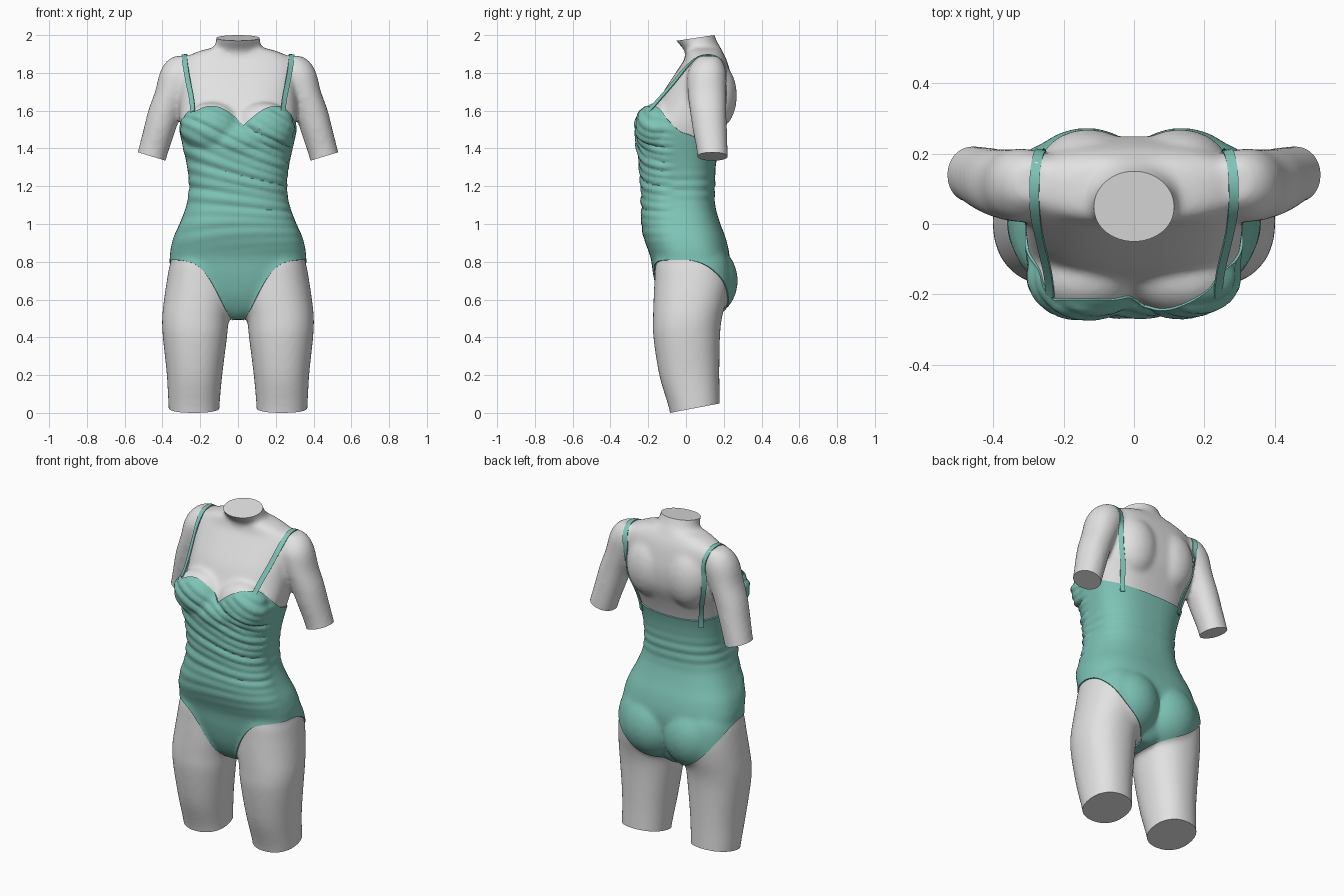
import bpy, bmesh, math
from mathutils import Vector, Matrix
from mathutils.bvhtree import BVHTree

cube = bpy.data.objects.get("Cube")
if cube:
    bpy.data.objects.remove(cube, do_unlink=True)


def material(name, rgb):
    m = bpy.data.materials.new(name)
    m.use_nodes = True
    m.diffuse_color = (*rgb, 1)
    bsdf = next(n for n in m.node_tree.nodes if n.type == 'BSDF_PRINCIPLED')
    bsdf.inputs["Base Color"].default_value = (*rgb, 1)
    bsdf.inputs["Roughness"].default_value = 0.7
    return m


skin = material("pale grey skin", (0.76, 0.76, 0.76))
fabric = material("sea green fabric", (0.21, 0.55, 0.47))


def smooth(t):
    t = min(max(t, 0), 1)
    return t * t * (3 - 2 * t)


def refine(rows, steps=4):
    """Smooth curve through the rows."""
    p = [Vector(r) for r in (rows[0], *rows, rows[-1])]
    out = []
    for a, b, c, d in zip(p, p[1:], p[2:], p[3:]):
        for i in range(steps):
            t = i / steps
            out.append(b + (c - a) * (t / 2) + (a * 2 - b * 5 + c * 4 - d) * (t * t / 2)
                       + (b * 3 - a - c * 3 + d) * (t ** 3 / 2))
    return out + [p[-1]]


def loft(bm, rows, power, side=1, n=40):
    """Closed tube through rows of (z, centre x, half width, front y, back y)."""
    rings = []
    for z, cx, w, front, back in refine(rows):
        ring = []
        for i in range(n):
            a = 2 * math.pi * i / n
            c, s = math.cos(a), math.sin(a)
            px = math.copysign(abs(c) ** (2 / power), c) * w
            py = math.copysign(abs(s) ** (2 / power), s) * (back - front) / 2
            ring.append(bm.verts.new((side * (cx + px), (front + back) / 2 + py, z)))
        rings.append(ring)
    for lo, hi in zip(rings, rings[1:]):
        for i in range(n):
            bm.faces.new((lo[i], lo[(i + 1) % n], hi[(i + 1) % n], hi[i]))
    bm.faces.new(rings[0])
    bm.faces.new(rings[-1])


def ellipsoid(bm, centre, radii):
    bmesh.ops.create_uvsphere(bm, u_segments=28, v_segments=18, radius=1,
                              matrix=Matrix.Translation(centre) @ Matrix.Diagonal((*radii, 1)))


def finish(bm, name, mat, thickness=0):
    mesh = bpy.data.meshes.new(name)
    bm.to_mesh(mesh)
    bm.free()
    mesh.materials.append(mat)
    ob = bpy.data.objects.new(name, mesh)
    bpy.context.collection.objects.link(ob)
    bpy.ops.object.select_all(action='DESELECT')
    ob.select_set(True)
    bpy.context.view_layer.objects.active = ob
    if thickness:
        mod = ob.modifiers.new("thickness", 'SOLIDIFY')
        mod.thickness, mod.offset = thickness, 1
        bpy.ops.object.modifier_apply(modifier=mod.name)
    bpy.ops.object.shade_smooth_by_angle(angle=math.radians(40))
    return ob


# Rough figure: torso, neck, arms, legs, bust, shoulder blades and seat
torso = [(.50, .05, -.06, .12), (.54, .12, -.10, .16), (.62, .24, -.14, .19),
         (.72, .33, -.165, .215), (.82, .355, -.18, .225), (.92, .338, -.21, .205),
         (1.0, .303, -.225, .175), (1.1, .266, -.225, .147), (1.2, .252, -.228, .147),
         (1.3, .262, -.235, .15), (1.4, .283, -.243, .167), (1.5, .305, -.235, .20),
         (1.6, .312, -.17, .24), (1.7, .31, -.12, .25), (1.8, .31, -.055, .235),
         (1.87, .29, -.01, .215), (1.91, .22, .0, .195), (1.93, .15, .01, .185)]
neck = [(1.85, 0, .15, .01, .2), (1.92, 0, .135, -.01, .19), (1.97, 0, .117, -.052, .163),
        (2.06, 0, .115, -.1, .13)]
arm = [(1.24, .49, .08, .055, .225), (1.36, .456, .081, .06, .222), (1.5, .415, .086, .035, .217),
       (1.6, .385, .091, .02, .214), (1.7, .345, .095, .008, .214), (1.8, .31, .105, .008, .214),
       (1.86, .295, .085, .04, .195), (1.89, .285, .05, .07, .17)]
leg = [(-.08, .23, .13, -.07, .18), (.03, .233, .135, -.092, .18), (.2, .23, .147, -.142, .177),
       (.4, .228, .17, -.173, .18), (.5, .225, .177, -.175, .19), (.6, .21, .182, -.172, .215),
       (.7, .2, .177, -.167, .23), (.8, .19, .167, -.16, .22), (.88, .18, .13, -.13, .18)]

bm = bmesh.new()
loft(bm, [(r[0], 0, *r[1:]) for r in torso], 2.6)
loft(bm, neck, 2)
ellipsoid(bm, (0, -.15, 1.44), (.2, .108, .1))
for s in (-1, 1):
    loft(bm, arm, 2.1, s)
    loft(bm, leg, 2.2, s)
    ellipsoid(bm, (s * .14, -.15, 1.51), (.155, .112, .135))
    ellipsoid(bm, (s * .13, .16, 1.68), (.14, .11, .18))
    ellipsoid(bm, (s * .135, .08, .7), (.19, .188, .2))
bmesh.ops.recalc_face_normals(bm, faces=bm.faces)
rough = finish(bm, "rough_figure", skin)

# Fuse the parts into one soft surface
mod = rough.modifiers.new("fuse", 'REMESH')
mod.mode, mod.voxel_size = 'VOXEL', 0.012
mod = rough.modifiers.new("soften", 'SMOOTH')
mod.factor, mod.iterations = 0.5, 16
bm = bmesh.new()
bm.from_object(rough, bpy.context.evaluated_depsgraph_get())
bpy.data.objects.remove(rough, do_unlink=True)


# Flat cuts at the neck, arms and thighs
def cut(co, normal, region):
    faces = [f for f in bm.faces if region(f.calc_center_median())]
    geom = set(faces)
    for f in faces:
        geom.update(f.edges)
        geom.update(f.verts)
    bmesh.ops.bisect_plane(bm, geom=list(geom), plane_co=co, plane_no=Vector(normal).normalized(),
                           clear_outer=True)


cut((0, .05, 1.985), (0, -.15, 1), lambda c: c.z > 1.85)
cut((0, -.085, 0), (0, .19, -1), lambda c: c.z < .3)
for s in (-1, 1):
    cut((s * .455, .14, 1.357), (s * .29, 0, -.957), lambda c: c.x * s > .33 and 1.1 < c.z < 1.6)
bmesh.ops.holes_fill(bm, edges=[e for e in bm.edges if e.is_boundary], sides=0)
bmesh.ops.triangulate(bm, faces=bm.faces)
bm.normal_update()
surface = BVHTree.FromBMesh(bm)


# Outline of the swimsuit: positive where the fabric covers the body
def cover(p):
    a = abs(p.x)
    cups = 1.52 + .1 * math.sin(min(abs(p.x - .03) / .17, 1.5) * math.pi / 2)
    low_back = 1.48 - .4 * min(max(p.y, 0), .2)
    k = smooth((p.y + .16) / .16)
    top = cups * (1 - k) + low_back * k
    front_leg = .81 - .33 * math.exp(-(a / .14) ** 2)
    back_leg = .49 + .4 * a + 9 * a ** 4
    k = smooth(p.y / .16)
    bottom = front_leg * (1 - k) + back_leg * k
    f = min(top - p.z, p.z - bottom)
    return min(f, .325 - a) if p.z > 1.2 else f


# Slice the surface along that outline
value = {v: cover(v.co) for v in bm.verts}
fresh = []
for e in list(bm.edges):
    v, w = e.verts
    if value[v] * value[w] < 0:
        fac = value[v] / (value[v] - value[w])
        fresh.append(bmesh.utils.edge_split(e, v, fac)[1])
for v in fresh:
    value[v] = 0
bmesh.ops.connect_verts(bm, verts=fresh)
for f in bm.faces:
    f.material_index = int(sum(value[v] for v in f.verts) > 0)


def part(index):
    out = bm.copy()
    bmesh.ops.delete(out, geom=[f for f in out.faces if f.material_index != index], context='FACES')
    for f in out.faces:
        f.material_index = 0
    out.normal_update()
    return out


# Draped front folds, a wrapped bust and waist creases behind
def drape(p):
    slope = .5 * min(max((p.z - 1.05) / .45, -.4), 1)
    phase = 2 * math.pi * (p.z + slope * p.x + .2 * p.x ** 2) / .09
    folds = .6 * abs(math.sin(phase / 2)) + .4 * math.sin(1.6 * phase + 2 + 6 * p.x) - .3
    front = smooth((-.04 - p.y) / .1)
    strength = smooth((p.z - .8) / .4)
    wrap = smooth((1.545 - .85 * p.x - p.z) / .02) * smooth((p.z - .82) / .12)
    waist = math.exp(-((p.z - 1.2) / .07) ** 2) * math.sin(p.z * 110 + 4 * p.x)
    return front * (.009 * folds * strength + .005 * wrap) + (1 - front) * .003 * waist


finish(part(0), "body", skin)
suit = part(1)
shift = [(v, v.normal * drape(v.co) * smooth(cover(v.co) / .03)) for v in suit.verts]
for v, d in shift:
    v.co += d
finish(suit, "swimsuit", fabric, .007)

# Shoulder straps laid over the body
path = [(.235, -.2, 1.59), (.245, -.13, 1.67), (.262, -.06, 1.75), (.278, .015, 1.84),
        (.283, .1, 1.88), (.28, .16, 1.85), (.27, .18, 1.79), (.25, .19, 1.7),
        (.23, .18, 1.58), (.21, .15, 1.48), (.2, .14, 1.38)]
for name, s in (("left_strap", 1), ("right_strap", -1)):
    points = []
    for x, y, z in refine(path, 5):
        q = Vector((s * x, y, z))
        loc, normal, _, _ = surface.find_nearest(q)
        points.append((loc + normal * max((q - loc).dot(normal), .003), normal))
    for _ in range(3):
        points = [points[0]] + [((a[0] + b[0] * 2 + c[0]) / 4, (a[1] + b[1] * 2 + c[1]).normalized())
                                for a, b, c in zip(points, points[1:], points[2:])] + [points[-1]]
    strap = bmesh.new()
    pairs = []
    for i, (p, normal) in enumerate(points):
        along = points[min(i + 1, len(points) - 1)][0] - points[max(i - 1, 0)][0]
        across = along.cross(normal).normalized() * .014
        pairs.append((strap.verts.new(p - across), strap.verts.new(p + across)))
    for (a, b), (c, d) in zip(pairs, pairs[1:]):
        strap.faces.new((a, b, d, c))
    strap.normal_update()
    if sum(f.normal.dot(points[i][1]) for i, f in enumerate(strap.faces)) < 0:
        bmesh.ops.reverse_faces(strap, faces=strap.faces)
    finish(strap, name, fabric, .006)
bm.free()
